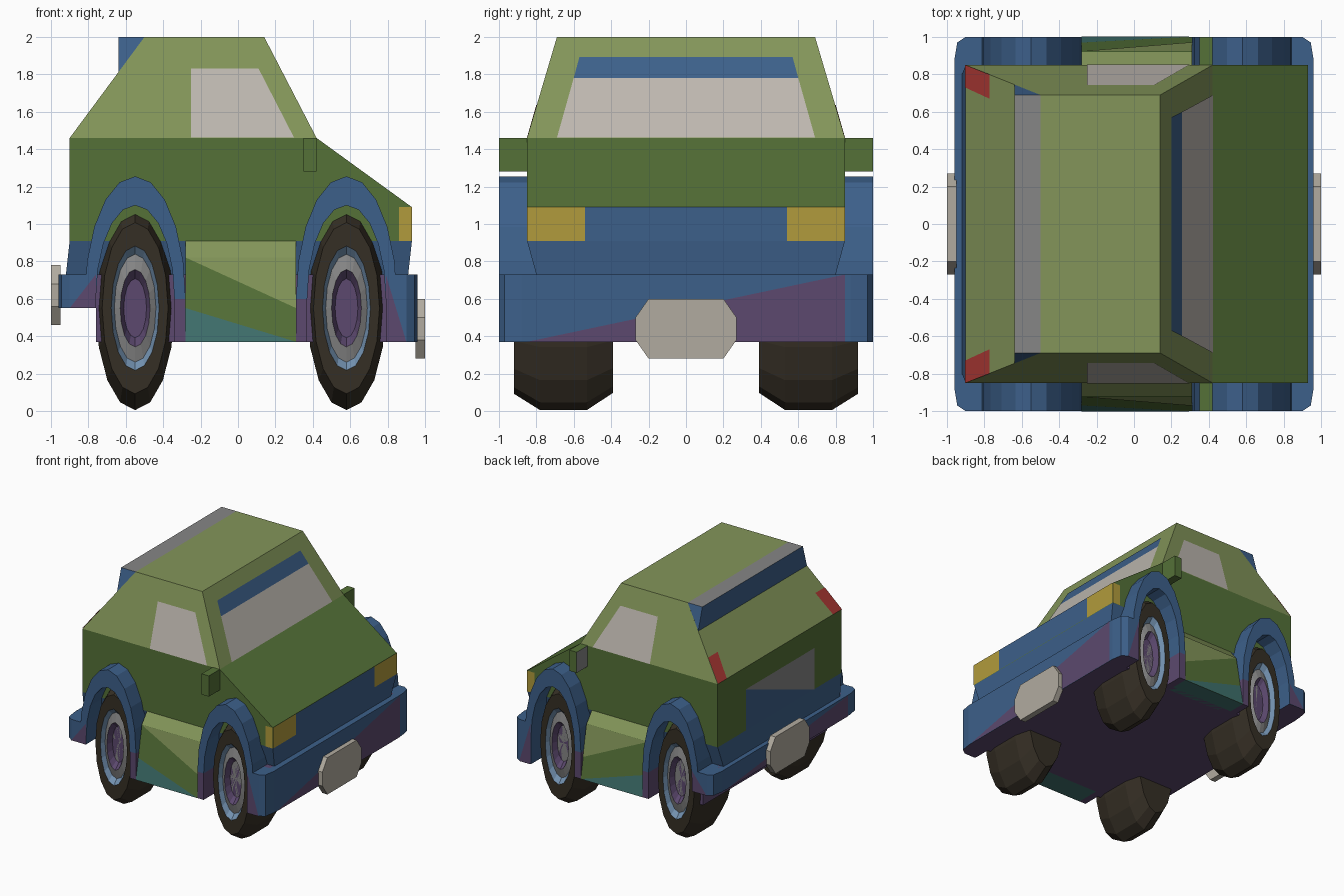
import bpy, bmesh
from math import sin, cos, pi
from mathutils import Vector

if "Cube" in bpy.data.objects:
    bpy.data.objects.remove(bpy.data.objects["Cube"])

MATS = {}
COL = dict(green='55703a', olive='82945a', blue='3f6089', purple='5c4a6e', teal='41706c',
           yellow='b09a3e', red='ac3c38', glass='bcb6ae', tyre='383229', grey='858585',
           steel='7391b0', plate='b0aa9e')


def mat(name):
    if name not in MATS:
        m = bpy.data.materials.new(name)
        rgb = [(int(COL[name][i:i + 2], 16) / 255) ** 2.2 for i in (0, 2, 4)]
        m.diffuse_color = (*rgb, 1)
        m.use_nodes = True
        m.node_tree.nodes["Principled BSDF"].inputs["Base Color"].default_value = m.diffuse_color
        MATS[name] = m
    return MATS[name]


def mesh(name, verts, faces, cols, closed=True):
    """cols: one colour name, or one per face."""
    me = bpy.data.meshes.new(name)
    me.from_pydata([tuple(v) for v in verts], [], faces)
    cols = [cols] * len(faces) if isinstance(cols, str) else cols
    used = list(dict.fromkeys(cols))
    for c in used:
        me.materials.append(mat(c))
    for p, c in zip(me.polygons, cols):
        p.material_index = used.index(c)
    if closed:
        bm = bmesh.new()
        bm.from_mesh(me)
        bmesh.ops.recalc_face_normals(bm, faces=bm.faces)
        bm.to_mesh(me)
        bm.free()
    ob = bpy.data.objects.new(name, me)
    bpy.context.collection.objects.link(ob)
    return ob


def loft(name, low, high, cols):
    n = len(low)
    faces = [(i, (i + 1) % n, n + (i + 1) % n, n + i) for i in range(n)]
    faces += [tuple(range(n)), tuple(range(n, 2 * n))]
    return mesh(name, low + high, faces, cols)


def prism(name, pts, axis, a, b, cols):
    put = {'x': lambda p, k: (k, p[0], p[1]), 'y': lambda p, k: (p[0], k, p[1]),
           'z': lambda p, k: (p[0], p[1], k)}[axis]
    return loft(name, [put(p, a) for p in pts], [put(p, b) for p in pts], cols)


def rect(x0, x1, y, z):
    return [(x0, -y, z), (x1, -y, z), (x1, y, z), (x0, y, z)]


def box2(a, b, c, d):
    return [(a, c), (b, c), (b, d), (a, d)]


def panel(name, pts, col, lift=0.004):
    """Flat inlay lying just above the surface it marks, facing outwards."""
    vs = [Vector(p) for p in pts]
    n = (vs[1] - vs[0]).cross(vs[2] - vs[0]).normalized()
    if n.dot(sum(vs, Vector()) / len(vs) - Vector((0, 0, 0.9))) < 0:
        vs.reverse()
        n = -n
    mesh(name, [v + n * lift for v in vs], [tuple(range(len(vs)))], col, False)


# Upper body and cabin
prism('body', [(-.9, .91), (-.9, 1.46), (.42, 1.46), (.93, 1.09), (.93, .91)],
      'y', -.85, .85, 'green')
loft('cabin', rect(-.9, .42, .85, 1.46), rect(-.5, .14, .69, 2), 'olive')
mesh('rear_spoiler',
     [(-.64, -.746, 1.81), (-.64, .746, 1.81), (-.64, -.69, 2), (-.64, .69, 2),
      (-.5, -.69, 2), (-.5, .69, 2)],
     [(0, 1, 3, 2), (2, 3, 5, 4), (0, 2, 4), (1, 3, 5), (0, 1, 5, 4)],
     ['blue', 'grey', 'blue', 'blue', 'blue'])

# Lower body
loft('lower_body', rect(-.92, .91, .80, .73), rect(-.9, .93, .85, .91), 'blue')
prism('floor', [(-.76, .37), (-.76, .55), (-.9, .55), (-.9, .73), (.9, .73), (.9, .37)],
      'y', -.85, .85, 'purple')


# Bumpers and number plates
def bumper(name, sx, x0, z0, z1):
    half = [(x0, 1), (.9, 1), (.945, .97), (.96, .88)]
    pts = half + [(x, -y) for x, y in reversed(half)]
    prism(name, [(sx * x, y) for x, y in pts], 'z', z0, z1,
          ['blue'] * len(pts) + ['purple', 'blue'])
    e = sx * .85
    panel(name + '_face', [(sx * .96, -e, z0), (sx * .96, e, z0), (sx * .96, e, z1)], 'purple')
    for s in (1, -1):
        panel(name + '_side', [(sx * x0, s, z0), (sx * .9, s, z0), (sx * x0, s, z1)], 'purple')
    zc = z0 - .09
    oct_pts = [(-.27, .1), (-.2, 0), (.2, 0), (.27, .1), (.27, .22), (.2, .32), (-.2, .32), (-.27, .22)]
    prism(name + '_plate', [(y, z + zc) for y, z in oct_pts], 'x', sx * .95, sx, 'plate')


bumper('front_bumper', 1, .79, .37, .73)
bumper('rear_bumper', -1, .76, .55, .73)

# Windscreen, grille and rear panel
panel('windscreen', [(.42, -.69, 1.46), (.42, .69, 1.46), (.254, .60, 1.78), (.254, -.60, 1.78)], 'glass')
panel('windscreen_band', [(.254, -.60, 1.78), (.254, .60, 1.78), (.197, .57, 1.89), (.197, -.57, 1.89)], 'blue')
panel('grille', [(.93, -.54, .91), (.93, .54, .91), (.93, .54, 1.09), (.93, -.54, 1.09)], 'blue')
panel('rear_panel_low', [(-.9, .47, 1.27), (-.9, .47, .91), (-.9, -.47, .91)], 'blue')
panel('rear_panel_high', [(-.9, .47, 1.27), (-.9, -.47, 1.27), (-.9, -.47, .91)], 'grey')

# Wheel lathe profile: distance outwards, radius fraction, colour of the band up to the next point
WHEEL = [(.39, 0, 'tyre'), (.39, .83, 'tyre'), (.53, 1, 'tyre'), (.78, 1, 'tyre'),
         (.92, .84, 'tyre'), (.92, .61, 'steel'), (.88, .53, 'grey'),
         (.90, .38, 'purple'), (.85, .29, 'grey'), (.85, 0, 'grey')]


def wheel(name, cx, s, n=16):
    verts, faces, cols = [], [], []
    for y, r, _ in WHEEL:
        r = max(r, .001)
        verts += [(cx + .21 * r * sin(2 * pi * i / n), s * y, .55 + .545 * r * cos(2 * pi * i / n))
                  for i in range(n)]
    for k in range(len(WHEEL) - 1):
        for i in range(n):
            j = (i + 1) % n
            faces.append((k * n + i, k * n + j, k * n + n + j, k * n + n + i))
            cols.append(WHEEL[k][2])
    faces += [tuple(range(n)), tuple(range(len(verts) - n, len(verts)))]
    mesh(name, verts, faces, cols + ['tyre', 'grey'])


# Parts repeated on both sides
for s, side in ((-1, 'right'), (1, 'left')):
    for cx, end, inward in ((.58, 'front', -1), (-.55, 'rear', 1)):
        wheel(f'{end}_{side}_wheel', cx, s)
        ang = [pi * i / 10 for i in range(11)]
        arc = [(cx + .27 * cos(a), .6 + .655 * sin(a)) for a in ang]
        arc += [(cx + .21 * cos(a), .6 + .5 * sin(a)) for a in reversed(ang)]
        prism(f'{end}_{side}_arch', arc, 'y', s * .8, s, 'blue')
        a, b = sorted((cx + inward * .21, cx + inward * .27))
        prism(f'{end}_{side}_arch_foot', box2(a, b, .37, .6), 'y', s * .8, s, 'purple')

    # Side skirt with its two-tone inlays
    prism(side + '_skirt', [(s * .8, .37), (s, .37), (s * .92, .82), (s * .85, .91), (s * .8, .91)],
          'x', -.28, .31, ['teal', 'green', 'olive', 'olive', 'green', 'green', 'green'])
    panel(side + '_skirt_light', [(-.28, s * .92, .82), (.31, s * .92, .82), (.31, s * .968, .55)], 'olive')
    panel(side + '_skirt_dark', [(-.28, s * .968, .55), (-.28, s, .37), (.31, s, .37)], 'teal', .002)

    # Side window, mirror and lamps
    panel(side + '_window', [(-.25, s * .85, 1.46), (.3, s * .85, 1.46),
                             (.11, s * .74, 1.83), (-.25, s * .74, 1.83)], 'glass')
    prism(side + '_mirror', box2(.35, .42, 1.28, 1.46), 'y', s * .85, s,
          ['green', 'green', 'green', 'grey', 'green', 'green'])
    panel(side + '_headlamp', [(.93, s * .54, .91), (.93, s * .85, .91),
                               (.93, s * .85, 1.09), (.93, s * .54, 1.09)], 'yellow')
    panel(side + '_headlamp_side', [(.86, s * .85, .91), (.93, s * .85, .91),
                                    (.93, s * .85, 1.09), (.86, s * .85, 1.09)], 'yellow')
    panel(side + '_tail_lamp', [(-.9, s * .85, 1.46), (-.9, s * .73, 1.46),
                                (-.77, s * .67, 1.635), (-.77, s * .8, 1.635)], 'red')
